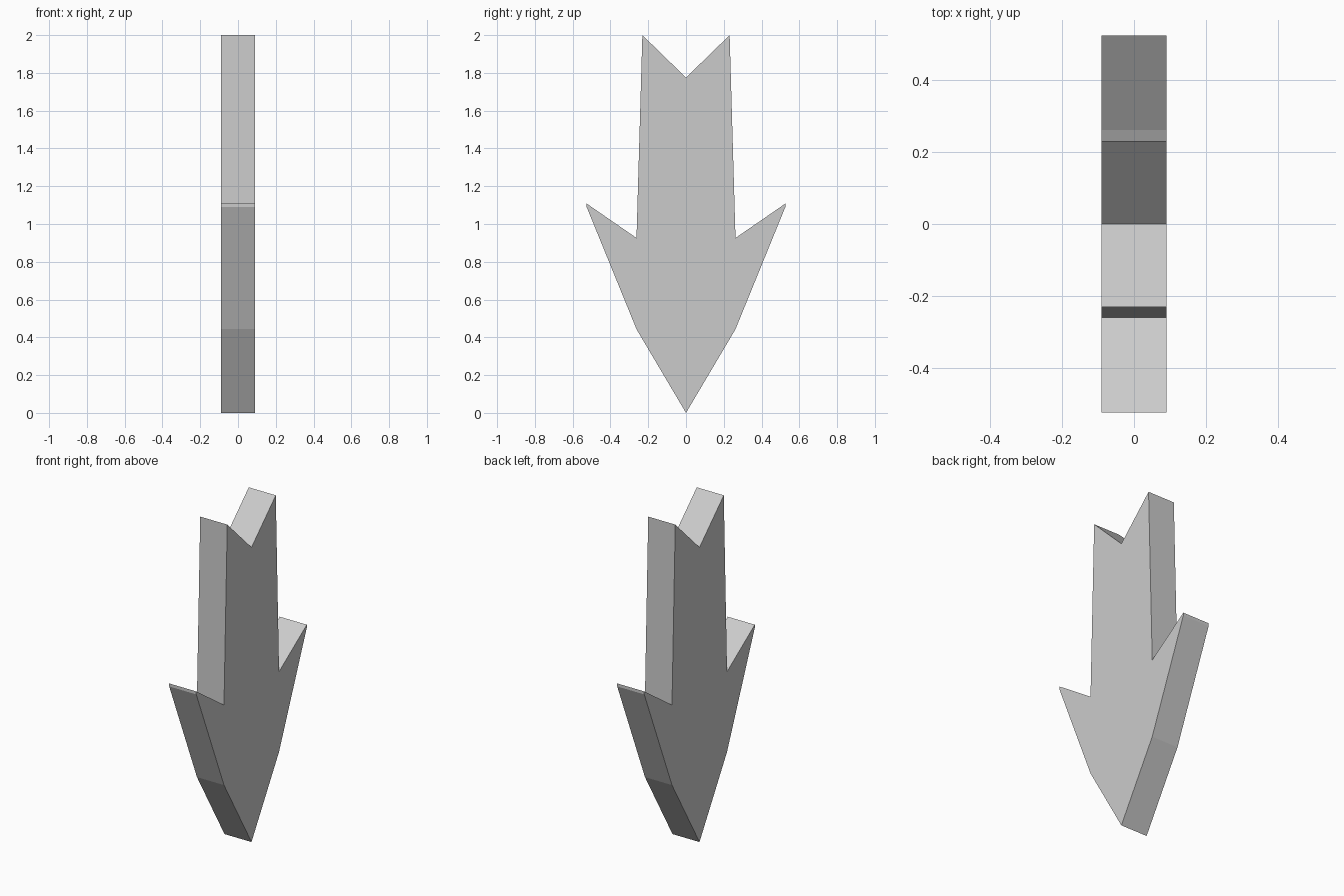
import bpy, bmesh

if "Cube" in bpy.data.objects:
    bpy.data.objects.remove(bpy.data.objects["Cube"])

HALF_THICKNESS = 0.09

# Right half of the arrow outline (y, z), from the bottom tip up to the tail notch
half = [(0, 0), (0.262, 0.443), (0.526, 1.09), (0.526, 1.108),
        (0.262, 0.926), (0.231, 2.0), (0, 1.775)]
outline = half + [(-y, z) for y, z in reversed(half[1:-1])]

# Arrow plate: flat profile extruded along x
bm = bmesh.new()
face = bm.faces.new([bm.verts.new((-HALF_THICKNESS, y, z)) for y, z in outline])
extruded = bmesh.ops.extrude_face_region(bm, geom=[face], use_keep_orig=True)
moved = [v for v in extruded["geom"] if isinstance(v, bmesh.types.BMVert)]
bmesh.ops.translate(bm, verts=moved, vec=(2 * HALF_THICKNESS, 0, 0))
bmesh.ops.recalc_face_normals(bm, faces=bm.faces)

mesh = bpy.data.meshes.new("arrow_plate")
bm.to_mesh(mesh)
bm.free()
bpy.context.collection.objects.link(bpy.data.objects.new("arrow_plate", mesh))
